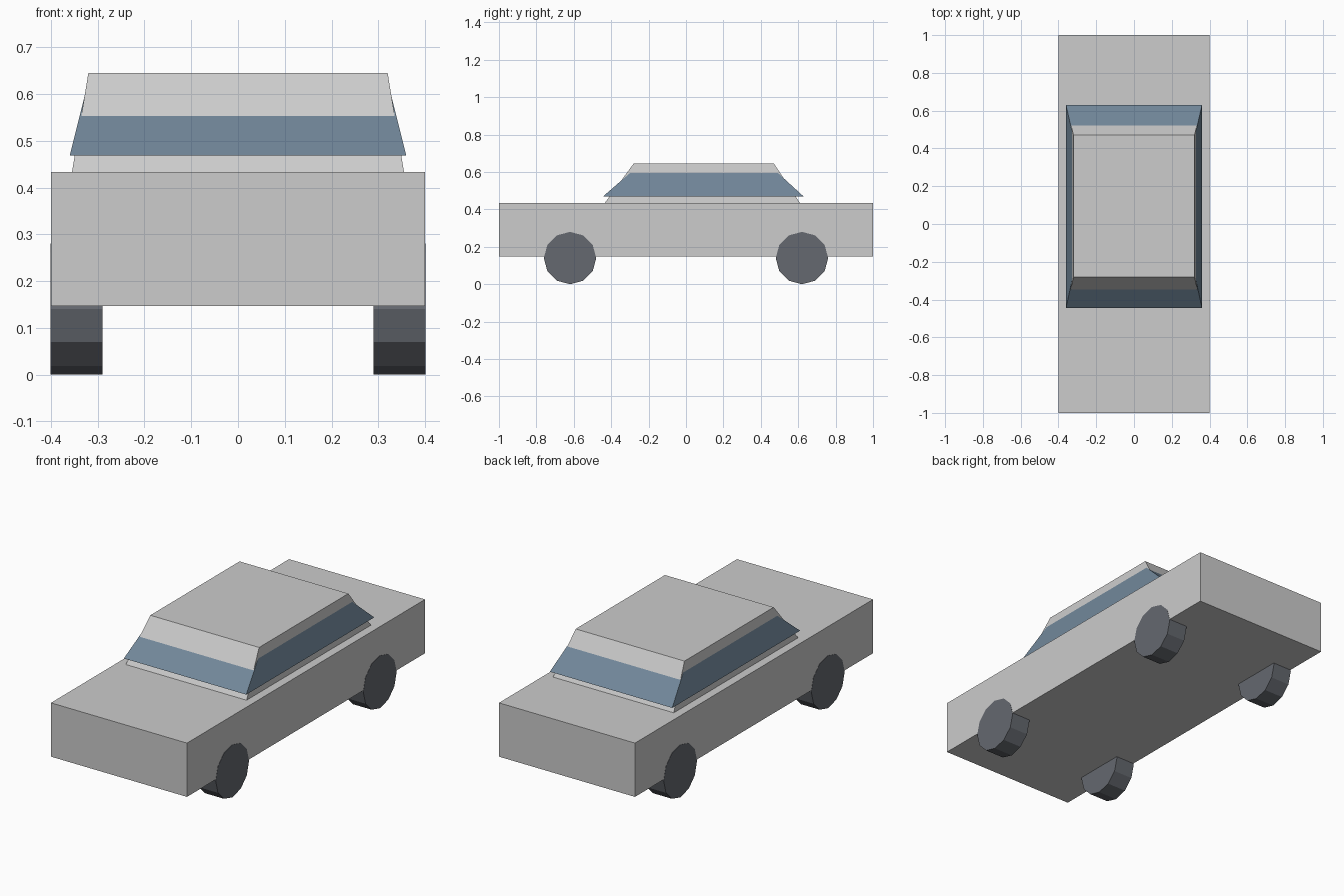
import bpy, bmesh
from math import pi
from mathutils import Matrix

old = bpy.data.objects.get("Cube")
if old:
    bpy.data.objects.remove(old, do_unlink=True)


def material(name, rgb):
    mat = bpy.data.materials.new(name)
    mat.use_nodes = True
    colour = (*rgb, 1)
    mat.diffuse_color = colour
    mat.node_tree.nodes["Principled BSDF"].inputs["Base Color"].default_value = colour
    return mat


def finish(name, bm, mat):
    bmesh.ops.recalc_face_normals(bm, faces=bm.faces)
    mesh = bpy.data.meshes.new(name)
    bm.to_mesh(mesh)
    bm.free()
    mesh.materials.append(mat)
    obj = bpy.data.objects.new(name, mesh)
    bpy.context.collection.objects.link(obj)
    return obj


def tapered_box(name, bottom, top, mat):
    """Each end is (half width, front y, back y, z)."""
    bm = bmesh.new()
    bmesh.ops.create_cube(bm, size=2)
    for v in bm.verts:
        half, front, back, z = top if v.co.z > 0 else bottom
        v.co = (half * v.co.x, back if v.co.y > 0 else front, z)
    return finish(name, bm, mat)


def wheel(name, x, y, mat):
    bm = bmesh.new()
    turn = Matrix.Translation((x, y, 0.14)) @ Matrix.Rotation(pi / 2, 4, "Y")
    bmesh.ops.create_cone(bm, cap_ends=True, segments=12, radius1=0.14,
                          radius2=0.14, depth=0.111, matrix=turn)
    return finish(name, bm, mat)


paint = material("grey paint", (0.604, 0.604, 0.604))
glass = material("blue glass", (0.167, 0.243, 0.322))
rubber = material("dark rubber", (0.13, 0.14, 0.16))

# Lower body and cabin
tapered_box("body", (0.4, -1, 1, 0.147), (0.4, -1, 1, 0.433), paint)
tapered_box("cabin", (0.355, -0.435, 0.61, 0.433), (0.32, -0.28, 0.47, 0.645), paint)

# Window band flares out of the cabin and tucks in under the roof
tapered_box("windows", (0.36, -0.445, 0.63, 0.468), (0.322, -0.27, 0.464, 0.62), glass)

# Wheels
for side, sx in (("left", 1), ("right", -1)):
    for end, sy in (("front", -1), ("back", 1)):
        wheel(f"{end}_{side}_wheel", sx * 0.3455, sy * 0.62, rubber)
